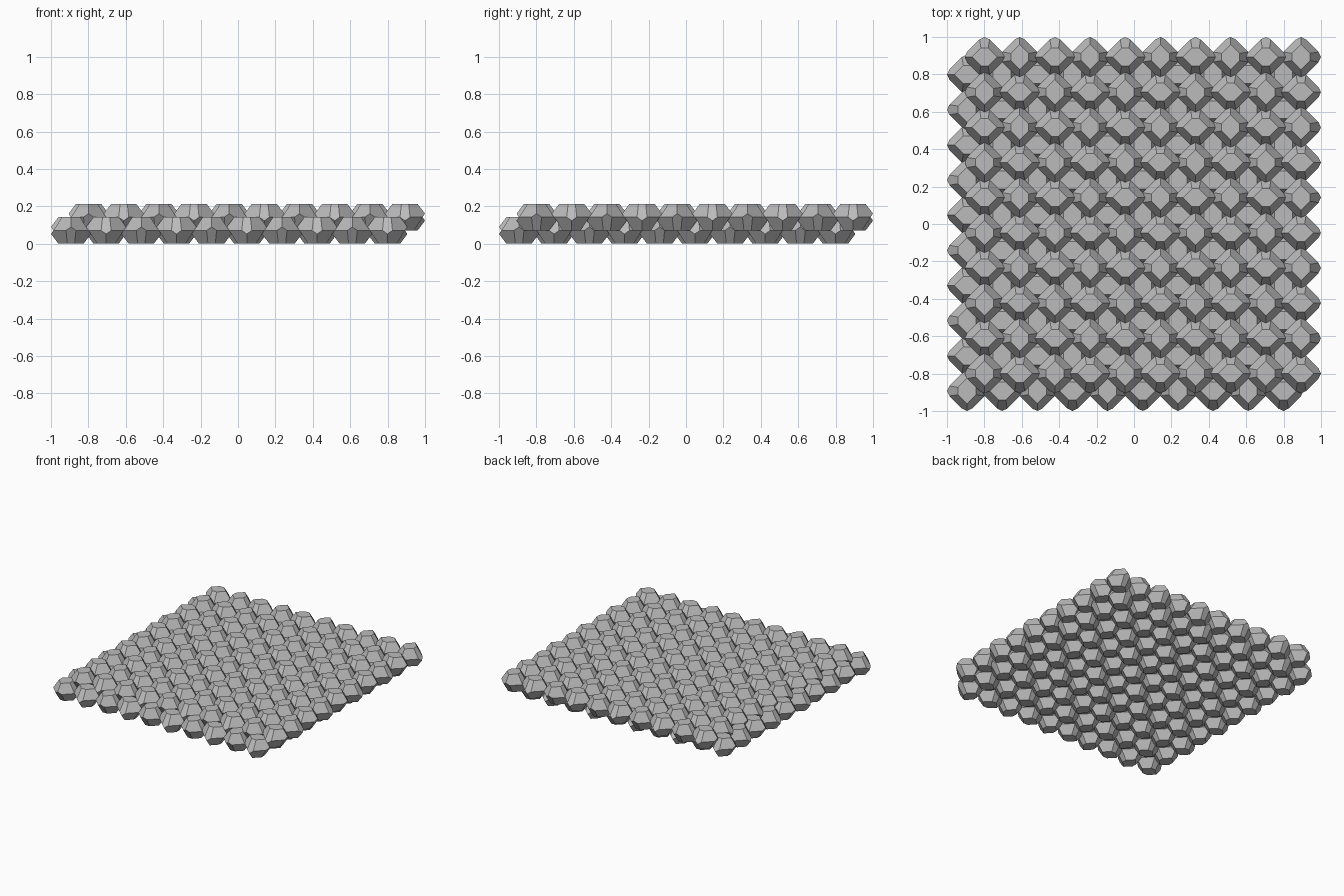
import bpy, bmesh
from math import radians
from mathutils import Vector, Matrix

if "Cube" in bpy.data.objects:
    bpy.data.objects.remove(bpy.data.objects["Cube"], do_unlink=True)

PITCH = 0.188     # spacing of cells within a layer
HEIGHT = 0.142    # height of one cell
TILT = 0.65       # lean of the four side faces
COUNT = 10        # cells along each side of a layer

grey = bpy.data.materials.new("stone_grey")
grey.use_nodes = True
colour = (0.5, 0.5, 0.5, 1)
grey.diffuse_color = colour
grey.node_tree.nodes["Principled BSDF"].inputs["Base Color"].default_value = colour


def cell_mesh(name, turn):
    """Fourteen-sided cell: a block trimmed by its side and corner planes."""
    bm = bmesh.new()
    bmesh.ops.create_cube(bm, size=1)
    bmesh.ops.scale(bm, vec=(0.4, 0.4, HEIGHT), verts=bm.verts)
    half = PITCH / 2
    planes = []
    for s in (-1, 1):
        # Faces along x lean upward, faces along y lean downward
        planes.append((Vector((s * half, 0, 0)), Vector((s, 0, TILT))))
        planes.append((Vector((0, s * half, 0)), Vector((0, s, -TILT))))
        # Eight corner faces halfway to the cells of the next layer
        for t in (-1, 1):
            for u in (-1, 1):
                toward = Vector((s * half, t * half, u * HEIGHT / 2))
                planes.append((toward / 2, toward))
    for point, normal in planes:
        cut = bmesh.ops.bisect_plane(
            bm, geom=bm.verts[:] + bm.edges[:] + bm.faces[:], dist=1e-6,
            plane_co=point, plane_no=normal.normalized(), clear_outer=True)
        rim = [e for e in cut["geom_cut"] if isinstance(e, bmesh.types.BMEdge)]
        bmesh.ops.edgenet_fill(bm, edges=rim)
    bmesh.ops.rotate(bm, cent=(0, 0, 0), verts=bm.verts,
                     matrix=Matrix.Rotation(radians(turn), 3, 'Z'))
    bmesh.ops.recalc_face_normals(bm, faces=bm.faces)
    mesh = bpy.data.meshes.new(name)
    bm.to_mesh(mesh)
    bm.free()
    mesh.materials.append(grey)
    return mesh


# Neighbouring cells alternate by a quarter turn
cells = [cell_mesh("cell", 0), cell_mesh("turned_cell", 90)]

# Two square layers, the upper one shifted by half a cell each way
for layer, shift in (("lower", -1), ("upper", 1)):
    z = HEIGHT / 2 if shift < 0 else HEIGHT
    for i in range(COUNT):
        for j in range(COUNT):
            obj = bpy.data.objects.new(f"{layer}_cell_{i}_{j}", cells[(i + j) % 2])
            middle = (COUNT - 1) / 2
            obj.location = ((i - middle) * PITCH + shift * PITCH / 4,
                            (j - middle) * PITCH + shift * PITCH / 4, z)
            bpy.context.collection.objects.link(obj)
